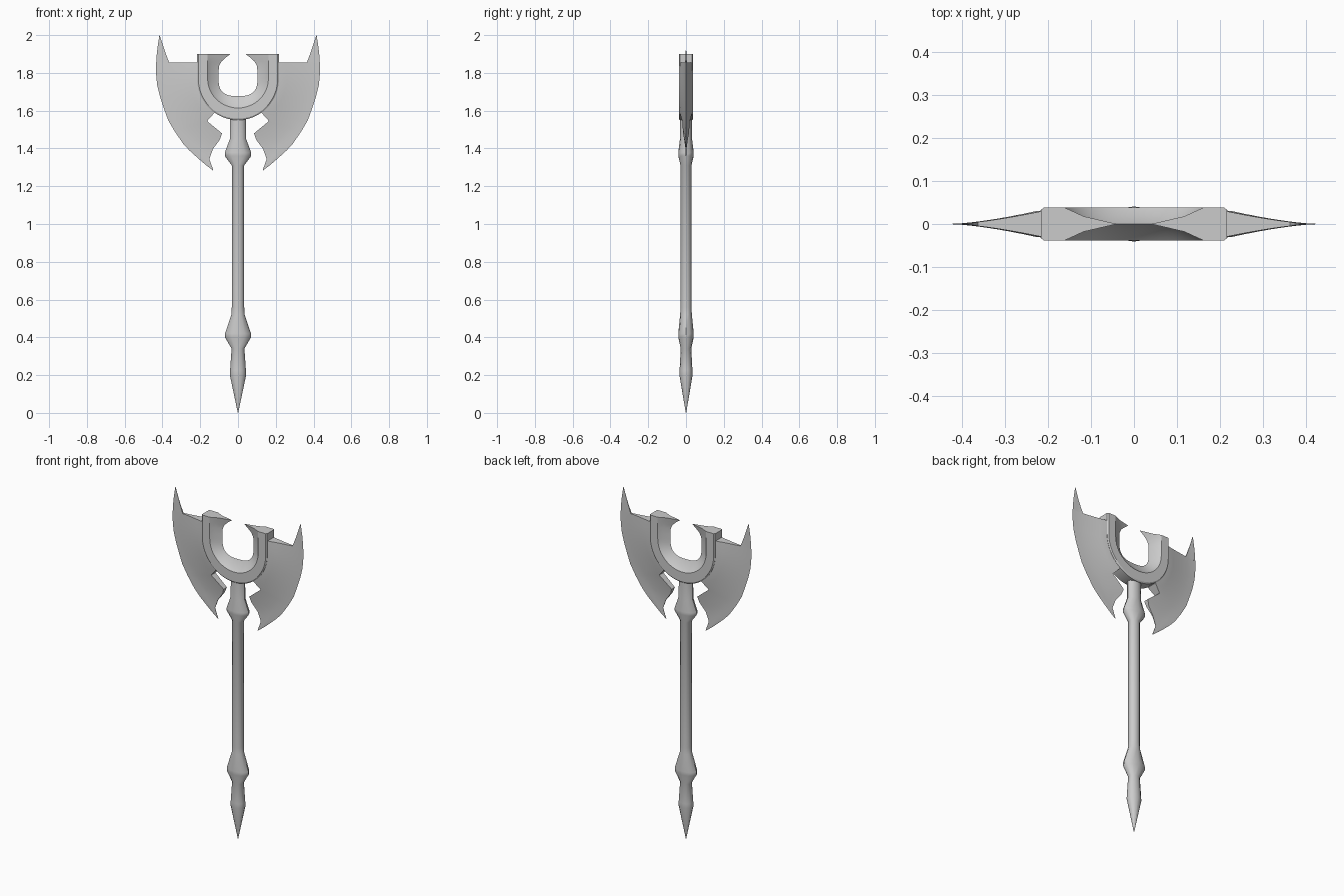
import bpy, bmesh, math

if "Cube" in bpy.data.objects:
    bpy.data.objects.remove(bpy.data.objects["Cube"])

CZ = 1.77  # centre height of the head's U-shaped socket


def make_object(name, bm, angle):
    bmesh.ops.remove_doubles(bm, verts=bm.verts, dist=0.0002)
    bmesh.ops.dissolve_degenerate(bm, edges=bm.edges, dist=0.0001)
    bmesh.ops.recalc_face_normals(bm, faces=bm.faces)
    me = bpy.data.meshes.new(name)
    bm.to_mesh(me)
    bm.free()
    ob = bpy.data.objects.new(name, me)
    bpy.context.collection.objects.link(ob)
    bpy.ops.object.select_all(action='DESELECT')
    ob.select_set(True)
    bpy.context.view_layer.objects.active = ob
    bpy.ops.object.shade_smooth_by_angle(angle=math.radians(angle))
    return ob


def loft(bm, rings):
    """Bridge closed rings of points and cap both ends."""
    vs = [[bm.verts.new(p) for p in r] for r in rings]
    n = len(rings[0])
    for a, b in zip(vs, vs[1:]):
        for i in range(n):
            j = (i + 1) % n
            bm.faces.new((a[i], a[j], b[j], b[i]))
    bm.faces.new(vs[0])
    bm.faces.new(vs[-1])


# Shaft: oval lathe, (z, x radius, y radius)
shaft = [(0, .001, .001), (.2, .043, .035), (.225, .042, .034), (.34, .034, .028),
         (.40, .069, .041), (.42, .069, .041), (.52, .035, .031), (.56, .033, .029),
         (1.31, .033, .029), (1.36, .070, .041), (1.378, .070, .041),
         (1.45, .043, .032), (1.58, .043, .030)]
bm = bmesh.new()
N = 12
loft(bm, [[(rx * math.cos(2 * math.pi * i / N), ry * math.sin(2 * math.pi * i / N), z)
           for i in range(N)] for z, rx, ry in shaft])
make_object("shaft", bm, 40)


# Socket: U-shaped band with a thin inner lip and pointed tips
def station(outer, mid, inner):
    def mix(a, b, t):
        return (a[0] + (b[0] - a[0]) * t, a[1] + (b[1] - a[1]) * t)
    half = [(outer, .033), (mix(outer, mid, .12), .038), (mid, .038),
            (mix(mid, inner, .36), .018)]
    return ([(p[0], -y, p[1]) for p, y in half] + [(inner[0], 0, inner[1])]
            + [(p[0], y, p[1]) for p, y in reversed(half)])


arm = [(1.90, .040), (1.88, .066), (1.86, .088), (1.835, .101), (1.80, .103)]
right = [station((.217, z), (.161, z), (x, z)) for z, x in arm]
left = [[(-x, y, z) for x, y, z in s] for s in reversed(right)]
bend = []
STEPS = 24
for i in range(STEPS + 1):
    a = math.pi * i / STEPS
    c, s = math.cos(a), max(math.sin(a), 0)
    pc, ps = math.copysign(abs(c) ** .72, c), s ** .72
    bend.append(station((.217 * c, CZ - .22 * s), (.161 * c, CZ - .156 * s),
                        (.103 * pc, CZ - .093 * ps)))
bm = bmesh.new()
loft(bm, right + bend + left)
make_object("socket", bm, 25)


# Blades: rows run from inner edge to cutting edge, hollow-ground by radius
def thickness(x, z):
    u = (math.hypot(x, z - CZ) - .217) / .215
    return max(.033 * (1 - min(max(u, 0), 1)) ** 1.5, .0008)


def blade_strip(bm, rows, side, cols=8):
    rings = []
    for x0, z0, x1, z1 in rows:
        front = []
        for k in range(cols):
            t = k / cols
            x, z = x0 + (x1 - x0) * t, z0 + (z1 - z0) * t
            front.append((side * x, -thickness(x, z), z))
        back = [(x, -y, z) for x, y, z in reversed(front)]
        rings.append(front + [(side * x1, 0, z1)] + back)
    loft(bm, rings)


horn = [(.364, 1.855, .433, 1.855), (.376, 1.885, .431, 1.89),
        (.392, 1.93, .426, 1.935), (.414, 1.998, .416, 2.0)]
body = [(.20, 1.855, .433, 1.855), (.20, 1.80, .434, 1.80), (.20, 1.74, .428, 1.735),
        (.18, 1.68, .412, 1.67), (.15, 1.63, .390, 1.605), (.125, 1.588, .370, 1.55),
        (.164, 1.545, .335, 1.49), (.085, 1.48, .290, 1.425), (.096, 1.447, .258, 1.39),
        (.132, 1.398, .213, 1.349), (.152, 1.344, .172, 1.314), (.131, 1.286, .133, 1.284)]
for side, label in ((1, "right"), (-1, "left")):
    bm = bmesh.new()
    blade_strip(bm, body, side)
    make_object(label + "_blade", bm, 30)
    bm = bmesh.new()
    blade_strip(bm, horn, side, 4)
    make_object(label + "_blade_horn", bm, 30)
